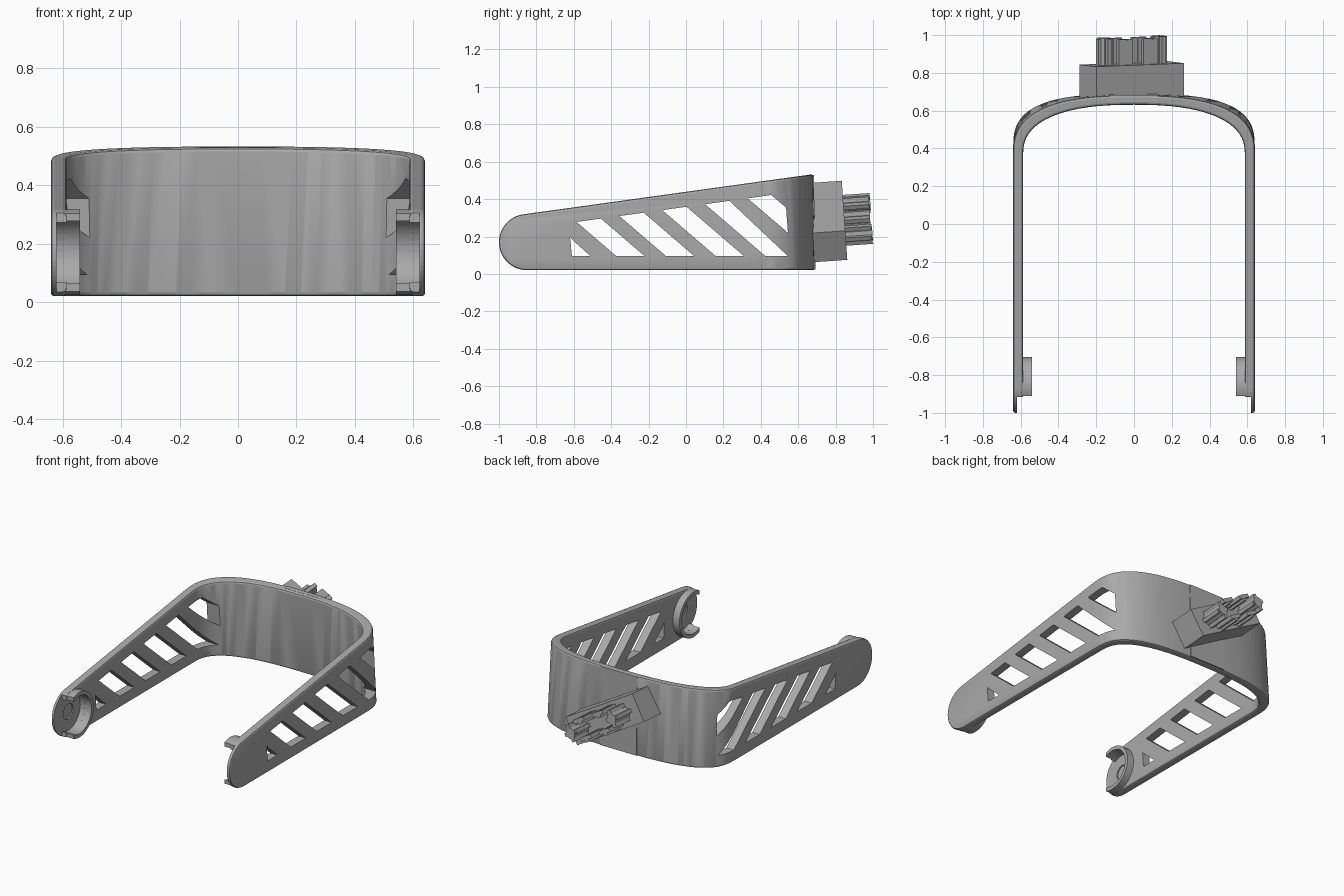
import bpy, bmesh
from math import sin, cos, pi, radians
from mathutils import Matrix

cube = bpy.data.objects.get("Cube")
if cube:
    bpy.data.objects.remove(cube, do_unlink=True)

grey = bpy.data.materials.new("plain_grey")
grey.use_nodes = True
colour = (0.4, 0.4, 0.4, 1)
grey.diffuse_color = colour
grey.node_tree.nodes["Principled BSDF"].inputs["Base Color"].default_value = colour


def finish(name, bm, helper=False):
    bmesh.ops.recalc_face_normals(bm, faces=bm.faces)
    mesh = bpy.data.meshes.new(name)
    bm.to_mesh(mesh)
    bm.free()
    mesh.materials.append(grey)
    ob = bpy.data.objects.new(name, mesh)
    bpy.context.collection.objects.link(ob)
    if helper:
        ob.hide_render = True
        ob.hide_viewport = True
        ob.display_type = 'WIRE'
    return ob


def add_prism(bm, pts, axis, a, b, matrix=None):
    """Extrude a 2D outline along x or y from a to b."""
    place = (lambda u, v, d: (d, u, v)) if axis == 'x' else (lambda u, v, d: (u, d, v))
    ends = [[bm.verts.new(place(u, v, d)) for u, v in pts] for d in (a, b)]
    bm.faces.new(ends[0])
    bm.faces.new(ends[1][::-1])
    n = len(pts)
    for i in range(n):
        j = (i + 1) % n
        bm.faces.new((ends[0][i], ends[0][j], ends[1][j], ends[1][i]))
    if matrix:
        bmesh.ops.transform(bm, matrix=matrix, verts=ends[0] + ends[1])


def arc(cy, cz, r, start, end, n):
    angles = [radians(start + (end - start) * i / n) for i in range(n + 1)]
    return [(cy + r * cos(t), cz + r * sin(t)) for t in angles]


def rect(u0, u1, v0, v1):
    return [(u0, v0), (u1, v0), (u1, v1), (u0, v1)]


def bow(half, y0, depth, power, n=36):
    """Half superellipse from the left arm round the back to the right arm."""
    pts = [(half, -1.1)]
    for i in range(n + 1):
        t = pi * i / n
        c, s = cos(t), max(sin(t), 0)
        x = half * abs(c) ** (2 / power) * (1 if c >= 0 else -1)
        pts.append((x, y0 + depth * s ** (2 / power)))
    return pts + [(-half, -1.1)]


def smooth(ob, angle=30):
    bpy.ops.object.select_all(action='DESELECT')
    ob.select_set(True)
    bpy.context.view_layer.objects.active = ob
    bpy.ops.object.shade_smooth_by_angle(angle=radians(angle))


def boolean(ob, cutter, operation):
    mod = ob.modifiers.new(cutter.name, 'BOOLEAN')
    mod.operation, mod.object, mod.solver = operation, cutter, 'EXACT'


TIP_Y, TIP_Z, TIP_R = -0.85, 0.17, 0.15

# U-shaped band, a little wider round the back at the bottom
bm = bmesh.new()
low = bow(0.64, 0.40, 0.29, 3.0) + bow(0.587, 0.40, 0.24, 2.7)[::-1]
high = bow(0.64, 0.36, 0.32, 2.6) + bow(0.587, 0.36, 0.27, 2.4)[::-1]
rings = [[bm.verts.new((x, y, z)) for x, y in pts] for pts, z in ((low, -0.02), (high, 0.6))]
count = len(low)
for i in range(count):
    j = (i + 1) % count
    bm.faces.new((rings[0][i], rings[0][j], rings[1][j], rings[1][i]))
half = count // 2
for ring in rings:
    for i in range(half - 1):
        bm.faces.new((ring[i], ring[i + 1], ring[count - 2 - i], ring[count - 1 - i]))
band = finish("band", bm)

# Side outline that trims the band to a taper with rounded tips
bm = bmesh.new()
side = arc(TIP_Y, TIP_Z, TIP_R, 98, 270, 24) + [(0.8, 0.02), (0.8, 0.55)]
add_prism(bm, side, 'x', -0.8, 0.8)
boolean(band, finish("side_outline_cutter", bm, True), 'INTERSECT')

bevel = band.modifiers.new("rounded_rims", 'BEVEL')
bevel.width, bevel.segments, bevel.angle_limit = 0.012, 2, radians(50)

# Slanted slots through both arms
FLOOR, BACK, SLOPE = 0.095, 0.545, 0.86
bm = bmesh.new()
for k in range(4):
    left = -0.585 + 0.229 * k
    right = left + 0.13
    top = [(y, 0.278 + 0.138 * (y + 0.585)) for y in (left, right)]
    foot = [min(y + (z - FLOOR) / SLOPE, BACK) for y, z in top]
    add_prism(bm, [*top, (foot[1], FLOOR), (foot[0], FLOOR)], 'x', -0.8, 0.8)
add_prism(bm, [(-0.62, 0.2), (-0.605, 0.18), (-0.51, FLOOR), (-0.61, FLOOR)], 'x', -0.8, 0.8)
add_prism(bm, [(0.33, 0.404), (0.455, 0.422), (0.535, 0.355), (BACK, 0.22)], 'x', -0.8, 0.8)
boolean(band, finish("slot_cutter", bm, True), 'DIFFERENCE')

# Recesses at the arm tips: round pocket, open front and small dimple
pocket = arc(TIP_Y, TIP_Z, 0.122, 0, 350, 35)
dimple = arc(TIP_Y, TIP_Z, 0.05, 0, 345, 23)
for name, pts, depth in (("pocket_cutter", pocket, 0.62),
                         ("front_cutter", rect(-1.1, -0.915, -0.1, 0.5), 0.62),
                         ("dimple_cutter", dimple, 0.628)):
    bm = bmesh.new()
    add_prism(bm, pts, 'x', -depth, depth)
    boolean(band, finish(name, bm, True), 'DIFFERENCE')
smooth(band)

# C-shaped collars inside the tips, open to the front
for name, s in (("left_collar", 1), ("right_collar", -1)):
    bm = bmesh.new()
    outline = arc(TIP_Y, TIP_Z, 0.146, -114, 114, 32) + arc(TIP_Y, TIP_Z, 0.122, 119, -119, 32)
    add_prism(bm, outline, 'x', s * 0.54, s * 0.625)
    smooth(finish(name, bm))

# Flat pad on the back of the band
bm = bmesh.new()
add_prism(bm, [(0.65, 0.025), (0.693, 0.025), (0.683, 0.53), (0.65, 0.53)], 'x', -0.13, 0.13)
finish("back_pad", bm)

# Tilted mounting block
tilt = (Matrix.Translation((-0.012, 0.68, 0.275)) @ Matrix.Rotation(radians(4), 4, 'X')
        @ Matrix.Rotation(radians(30), 4, 'Y'))
bm = bmesh.new()
add_prism(bm, rect(-0.268, 0.268, -0.09, 0.09), 'y', -0.035, 0.168, tilt)
finish("mount_block", bm)

# Connector prongs: a finned post at each end and four T-shaped posts between
bm = bmesh.new()
for s in (1, -1):
    hexagon = arc(s * 0.165, 0, 0.036, 0, 300, 5)
    add_prism(bm, hexagon, 'y', 0.16, 0.312, tilt)
    add_prism(bm, rect(s * 0.165 - 0.012, s * 0.165 + 0.012, -0.055, 0.055), 'y', 0.16, 0.31, tilt)
    add_prism(bm, rect(s * 0.165 - 0.045, s * 0.165 + 0.045, -0.012, 0.012), 'y', 0.16, 0.308, tilt)
    for t in (1, -1):
        u, v = s * 0.075, t * 0.056
        add_prism(bm, rect(u - 0.042, u + 0.042, v - 0.012, v + 0.012), 'y', 0.16, 0.305, tilt)
        add_prism(bm, rect(u - 0.013, u + 0.013, v - 0.027, v + 0.015), 'y', 0.16, 0.3, tilt)
finish("connector_prongs", bm)
